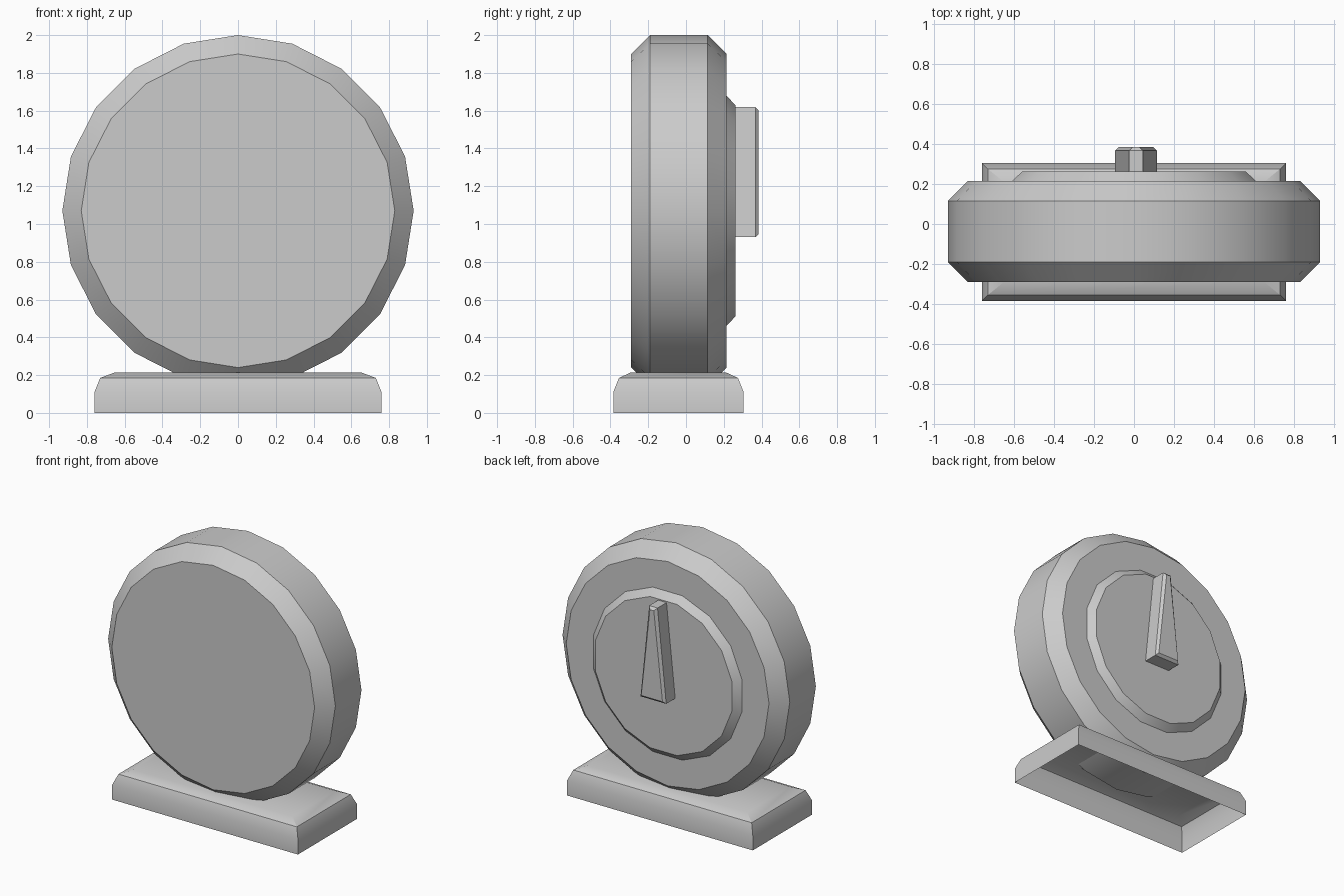
import bpy, bmesh
from math import sin, cos, pi, radians

if "Cube" in bpy.data.objects:
    bpy.data.objects.remove(bpy.data.objects["Cube"])


def loft(name, rings, cap_start=True, cap_end=True, angle=30):
    """Skin a list of matching point loops into one object."""
    bm = bmesh.new()
    loops = [[bm.verts.new(p) for p in ring] for ring in rings]
    n = len(loops[0])
    for a, b in zip(loops, loops[1:]):
        for i in range(n):
            j = (i + 1) % n
            bm.faces.new((a[i], a[j], b[j], b[i]))
    if cap_start:
        bm.faces.new(loops[0][::-1])
    if cap_end:
        bm.faces.new(loops[-1])
    # the loops run so that a closed volume can be oriented outward
    bmesh.ops.recalc_face_normals(bm, faces=bm.faces)
    mesh = bpy.data.meshes.new(name)
    bm.to_mesh(mesh)
    bm.free()
    obj = bpy.data.objects.new(name, mesh)
    bpy.context.collection.objects.link(obj)
    bpy.ops.object.select_all(action='DESELECT')
    obj.select_set(True)
    bpy.context.view_layer.objects.active = obj
    bpy.ops.object.shade_smooth_by_angle(angle=radians(angle))
    return obj


CENTRE_Z = 1.07


def disc(r, y, sides, turn=0.0):
    """Polygon loop facing along y around the dial axis."""
    return [(r * sin(2 * pi * (i + turn) / sides), y,
             CENTRE_Z + r * cos(2 * pi * (i + turn) / sides))
            for i in range(sides)]


def rect(x, y0, y1, z):
    return [(-x, y0, z), (x, y0, z), (x, y1, z), (-x, y1, z)]


def wedge(y, inset):
    """Tapered outline of the winding key."""
    low, high = 0.105 - inset, 0.034 - inset
    z0, z1, cx = 0.93 + inset, 1.62 - inset, 0.01
    return [(cx - low, y, z0), (cx + low, y, z0),
            (cx + high, y, z1), (cx - high, y, z1)]


# chamfered round body
loft("drum_body", [disc(r, y, 20) for r, y in
                   ((0.83, -0.29), (0.93, -0.19), (0.93, 0.115), (0.83, 0.215))])

# raised plate on the back
loft("back_plate", [disc(r, y, 16, 0.5) for r, y in
                    ((0.62, 0.20), (0.62, 0.215), (0.57, 0.262))])

# tapered key on the back plate
loft("back_key", [wedge(0.25, 0), wedge(0.367, 0), wedge(0.385, 0.018)])

# hollow foot, open underneath
loft("base", [rect(0.76, -0.385, 0.305, 0.0),
              rect(0.76, -0.385, 0.305, 0.11),
              rect(0.73, -0.355, 0.275, 0.185),
              rect(0.65, -0.29, 0.21, 0.215)], cap_start=False)
